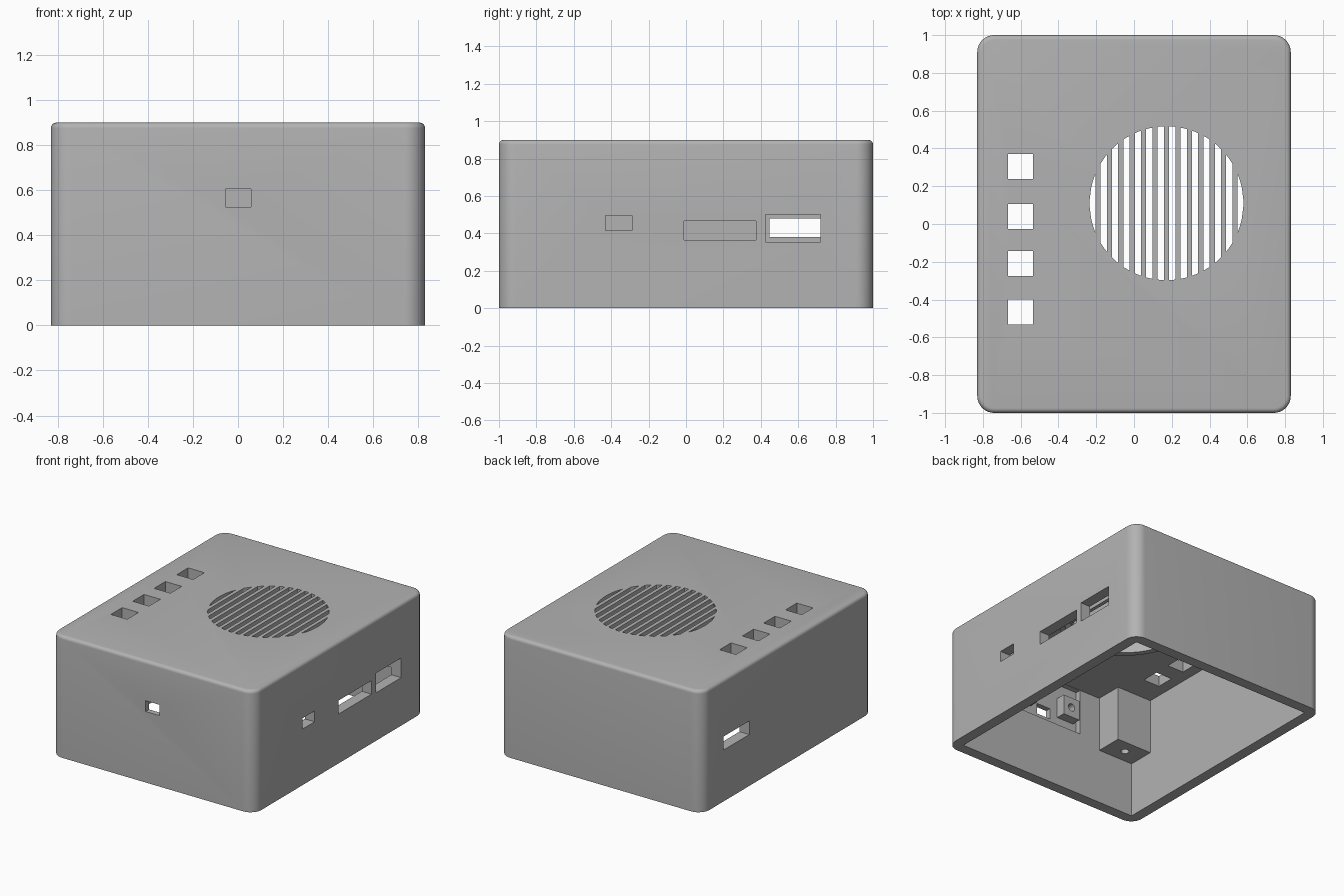
import bpy, bmesh, math
from mathutils import Vector, Matrix

if "Cube" in bpy.data.objects:
    bpy.data.objects.remove(bpy.data.objects["Cube"], do_unlink=True)

W, D, H, T = 0.83, 1.0, 0.9, 0.08      # half width, half depth, height, wall
IX, IY, IZ = W - T, D - T, H - T       # inner cavity
FAN = Vector((0.172, 0.11))
FAN_R = 0.407

grey = bpy.data.materials.new("grey plastic")
grey.use_nodes = True
grey.diffuse_color = (0.45, 0.45, 0.45, 1)
grey.node_tree.nodes["Principled BSDF"].inputs["Base Color"].default_value = grey.diffuse_color


def add_box(bm, lo, hi):
    lo, hi = Vector(lo), Vector(hi)
    m = Matrix.Translation((lo + hi) / 2) @ Matrix.Diagonal((*(hi - lo), 1))
    return bmesh.ops.create_cube(bm, size=1, matrix=m)["verts"]


def add_cylinder(bm, centre, r, depth, axis="Z", sides=24):
    rot = Matrix.Rotation(math.pi / 2, 4, "X") if axis == "Y" else Matrix()
    bmesh.ops.create_cone(bm, cap_ends=True, segments=sides, radius1=r, radius2=r,
                          depth=depth, matrix=Matrix.Translation(centre) @ rot)


def add_prism(bm, pts, z0, z1):
    face = bm.faces.new([bm.verts.new((x, y, z0)) for x, y in pts])
    out = bmesh.ops.extrude_face_region(bm, geom=[face])["geom"]
    for v in out:
        if isinstance(v, bmesh.types.BMVert):
            v.co.z = z1


def make(name, bm):
    bmesh.ops.recalc_face_normals(bm, faces=bm.faces)
    me = bpy.data.meshes.new(name)
    bm.to_mesh(me)
    bm.free()
    me.materials.append(grey)
    ob = bpy.data.objects.new(name, me)
    bpy.context.collection.objects.link(ob)
    return ob


def cut(ob, bm):
    cutter = make("cutter", bm)
    cutter.hide_render = True
    mod = ob.modifiers.new("cut", "BOOLEAN")
    mod.operation, mod.solver, mod.object = "DIFFERENCE", "EXACT", cutter
    bpy.context.view_layer.objects.active = ob
    bpy.ops.object.modifier_apply(modifier=mod.name)
    bpy.data.objects.remove(cutter, do_unlink=True)


def smooth(ob):
    bpy.ops.object.select_all(action="DESELECT")
    ob.select_set(True)
    bpy.context.view_layer.objects.active = ob
    bpy.ops.object.shade_smooth_by_angle(angle=math.radians(30))


# Outer shell with rounded corners and a softened top edge
bm = bmesh.new()
add_box(bm, (-W, -D, 0), (W, D, H))
upright = [e for e in bm.edges if abs(e.verts[0].co.z - e.verts[1].co.z) > 0.1]
bmesh.ops.bevel(bm, geom=upright, offset=0.09, segments=10, profile=0.5, affect="EDGES")
rim = [e for e in bm.edges if all(v.co.z > H - 0.001 for v in e.verts)]
bmesh.ops.bevel(bm, geom=rim, offset=0.025, segments=5, profile=0.5, affect="EDGES")
case = make("case_shell", bm)

# Open-bottomed cavity
bm = bmesh.new()
add_box(bm, (-IX, -IY, -0.1), (IX, IY, IZ))
cut(case, bm)

# Thinned pocket inside the front wall
bm = bmesh.new()
add_box(bm, (-0.29, -D + 0.04, 0.476), (0.29, -IY + 0.05, IZ - 0.002))
cut(case, bm)

# Side ports, front port and button openings
bm = bmesh.new()
for y0, y1, z0, z1 in ((-0.43, -0.29, 0.415, 0.495),
                       (-0.01, 0.375, 0.365, 0.465),
                       (0.425, 0.72, 0.355, 0.5)):
    add_box(bm, (IX - 0.05, y0, z0), (W + 0.05, y1, z1))
add_box(bm, (-W - 0.05, 0.446, 0.38), (-IX + 0.05, 0.75, 0.48))
add_box(bm, (-0.055, -D - 0.05, 0.525), (0.058, -IY + 0.05, 0.605))
for y in (0.305, 0.04, -0.21, -0.465):
    add_box(bm, (-0.668, y - 0.066, IZ - 0.05), (-0.535, y + 0.066, H + 0.05))
cut(case, bm)

# Round grille: slots bounded by a circle
bm = bmesh.new()
pitch, bar = 0.0605, 0.027
for k in range(-7, 7):
    x0 = max(k * pitch + bar / 2, -FAN_R + 0.0005)
    x1 = min((k + 1) * pitch - bar / 2, FAN_R - 0.0005)
    xs = [x0 + (x1 - x0) * i / 4 for i in range(5)]
    arc = [(x, math.sqrt(FAN_R ** 2 - x * x)) for x in xs]
    pts = arc + [(x, -y) for x, y in reversed(arc)]
    add_prism(bm, [(FAN.x + x, FAN.y + y) for x, y in pts], IZ - 0.05, H + 0.05)
cut(case, bm)
smooth(case)

# Ring under the grille
bm = bmesh.new()
add_cylinder(bm, (*FAN, IZ - 0.045), FAN_R + 0.05, 0.09, sides=64)
ring = make("grille_ring", bm)
bm = bmesh.new()
add_cylinder(bm, (*FAN, IZ - 0.045), FAN_R + 0.008, 0.3, sides=64)
cut(ring, bm)
smooth(ring)

# Corner screw posts
PX, PY, PZ = 0.288, 0.2, 0.41
for sx, nx in ((-1, "right"), (1, "left")):
    for sy, ny in ((-1, "front"), (1, "back")):
        xs = sorted((sx * IX, sx * (IX - PX)))
        ys = sorted((sy * IY, sy * (IY - PY)))
        bm = bmesh.new()
        add_box(bm, (xs[0], ys[0], PZ), (xs[1], ys[1], IZ))
        post = make(f"{ny}_{nx}_post", bm)
        bm = bmesh.new()
        add_cylinder(bm, (sum(xs) / 2, sum(ys) / 2, PZ), 0.028, 0.4)
        cut(post, bm)
        smooth(post)

# Small screw bosses beside the front port
for sx, nx in ((-1, "right"), (1, "left")):
    bm = bmesh.new()
    add_box(bm, (sx * 0.19 - 0.07, -D + 0.04, 0.56), (sx * 0.19 + 0.07, -IY + 0.03, 0.71))
    boss = make(f"{nx}_port_boss", bm)
    bm = bmesh.new()
    add_cylinder(bm, (sx * 0.19, -IY + 0.03, 0.635), 0.028, 0.1, axis="Y")
    cut(boss, bm)
    smooth(boss)
